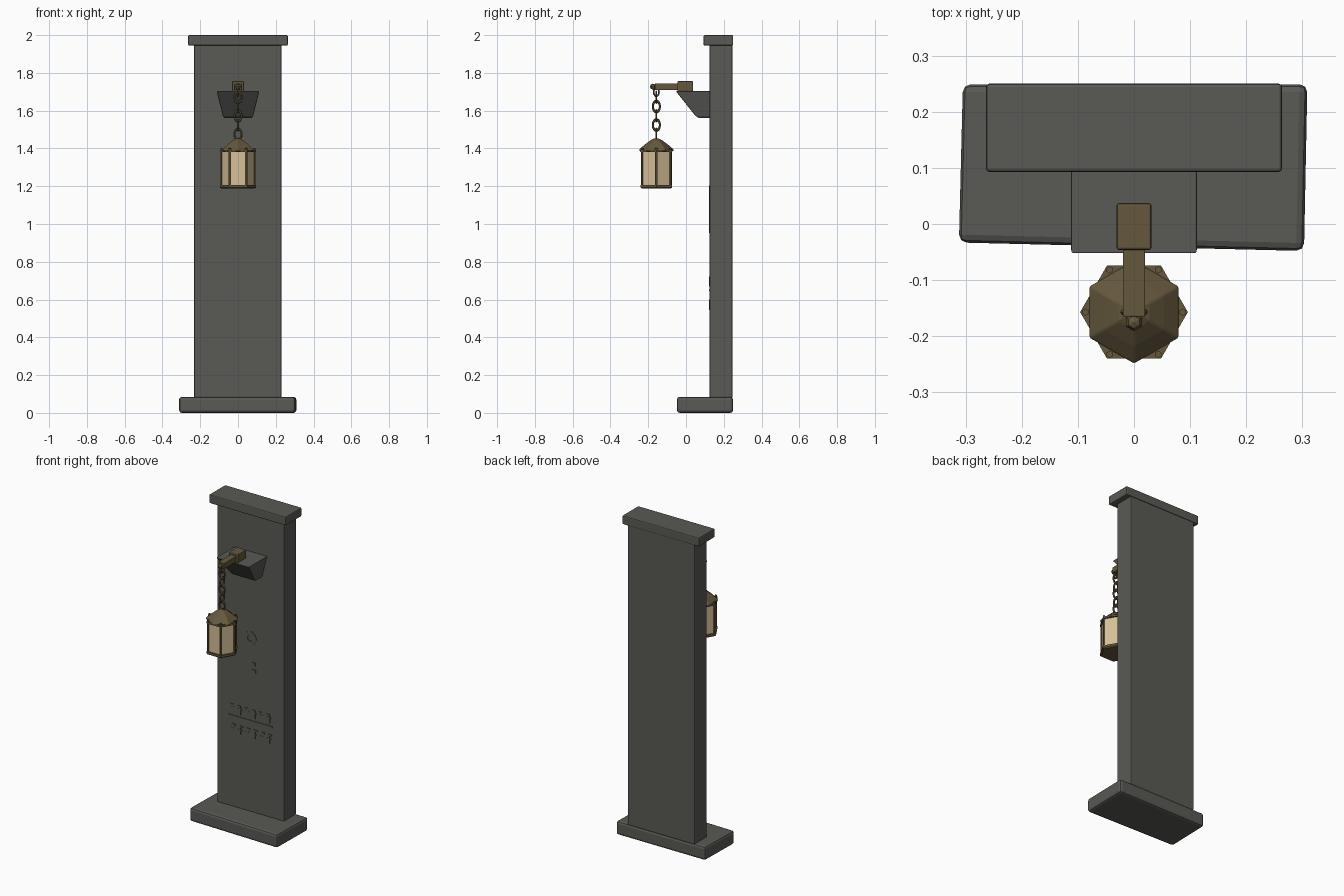
import bpy, bmesh
from math import pi, sin, cos, radians

cube = bpy.data.objects.get("Cube")
if cube:
    bpy.data.objects.remove(cube, do_unlink=True)


def material(name, rgb):
    m = bpy.data.materials.new(name)
    m.use_nodes = True
    m.diffuse_color = (*rgb, 1)
    m.node_tree.nodes["Principled BSDF"].inputs["Base Color"].default_value = (*rgb, 1)
    return m


STONE = material("dark grey stone", (0.10, 0.102, 0.09))
BRONZE = material("aged bronze", (0.13, 0.098, 0.047))
GLASS = material("warm lantern glass", (0.68, 0.53, 0.32))


def finish(obj, name, mat, bevel=0, smooth=False):
    obj.name = name
    obj.data.materials.append(mat)
    if bevel:
        mod = obj.modifiers.new("soft_edges", "BEVEL")
        mod.width = bevel
        mod.segments = 2
    if smooth:
        bpy.ops.object.select_all(action="DESELECT")
        obj.select_set(True)
        bpy.context.view_layer.objects.active = obj
        bpy.ops.object.shade_smooth_by_angle(angle=radians(40))
    return obj


def loft(name, rings, mat, bevel=0):
    """Closed solid through rings of points, listed from bottom to top."""
    bm = bmesh.new()
    loops = [[bm.verts.new(p) for p in ring] for ring in rings]
    n = len(loops[0])
    for low, high in zip(loops, loops[1:]):
        for i in range(n):
            j = (i + 1) % n
            bm.faces.new((low[i], low[j], high[j], high[i]))
    bm.faces.new(loops[0][::-1])
    bm.faces.new(loops[-1])
    bmesh.ops.recalc_face_normals(bm, faces=bm.faces)
    me = bpy.data.meshes.new(name)
    bm.to_mesh(me)
    bm.free()
    obj = bpy.data.objects.new(name, me)
    bpy.context.collection.objects.link(obj)
    return finish(obj, name, mat, bevel)


def rect(x0, x1, y0, y1, z):
    return [(x0, y0, z), (x1, y0, z), (x1, y1, z), (x0, y1, z)]


def box(name, x, y, z, mat, bevel=0):
    return loft(name, [rect(*x, *y, z[0]), rect(*x, *y, z[1])], mat, bevel)


def hexagon(r, z, turn=0):
    return [(r * cos(turn + i * pi / 3), LANTERN_Y + r * sin(turn + i * pi / 3), z)
            for i in range(6)]


# Stone pillar: skewed foot, slab and cap
foot = [(-0.312, -0.033), (0.303, -0.048), (0.309, 0.249), (-0.305, 0.249)]
loft("foot", [[(x, y, z) for x, y in foot] for z in (0, 0.085)], STONE, 0.014)
box("slab", (-0.232, 0.23), (0.124, 0.246), (0.08, 1.955), STONE, 0.006)
box("cap", (-0.264, 0.264), (0.093, 0.25), (1.945, 2.0), STONE, 0.006)

# Tapered stone bracket
loft("bracket", [rect(-0.072, 0.072, 0.07, 0.13, 1.56),
                 rect(-0.08, 0.08, 0.05, 0.13, 1.572),
                 rect(-0.113, 0.113, -0.054, 0.13, 1.703)], STONE, 0.004)

# Bronze arm
LANTERN_Y = -0.157
box("arm_block", (-0.031, 0.031), (-0.046, 0.037), (1.703, 1.756), BRONZE, 0.004)
box("arm_bar", (-0.02, 0.02), (-0.165, -0.04), (1.709, 1.744), BRONZE, 0.002)
bpy.ops.mesh.primitive_uv_sphere_add(segments=6, ring_count=4, radius=0.016,
                                     location=(0, -0.175, 1.727))
finish(bpy.context.object, "arm_knob", BRONZE)

# Chain of crossed links
for i in range(6):
    size = 0.75 if i == 0 else 1
    z = 1.699 if i == 0 else 1.72 - i * 0.049
    bpy.ops.mesh.primitive_torus_add(
        major_segments=14, minor_segments=6, major_radius=0.019, minor_radius=0.0055,
        location=(0, LANTERN_Y, z), rotation=(pi / 2, 0, 0 if i % 2 else pi / 2))
    link = bpy.context.object
    link.scale = (size, 1.5 * size, 1)
    finish(link, f"chain_link_{i + 1}", BRONZE, smooth=True)

# Lantern: base, glass, top plate, corner posts and six-sided roof
loft("lantern_base", [hexagon(0.088, 1.187), hexagon(0.096, 1.193),
                      hexagon(0.096, 1.206)], BRONZE)
loft("lantern_glass", [hexagon(0.086, 1.2), hexagon(0.086, 1.385)], GLASS)
loft("lantern_top_plate", [hexagon(0.096, 1.381), hexagon(0.096, 1.392)], BRONZE)
for i in range(6):
    a = i * pi / 3
    bpy.ops.mesh.primitive_cylinder_add(
        vertices=6, radius=0.0065, depth=0.212, rotation=(0, 0, a),
        location=(0.087 * cos(a), LANTERN_Y + 0.087 * sin(a), 1.296))
    finish(bpy.context.object, f"lantern_post_{i + 1}", BRONZE)
loft("lantern_roof", [hexagon(r, z, pi / 6) for r, z in
                      ((0.09, 1.385), (0.092, 1.395), (0.062, 1.421),
                       (0.032, 1.443), (0.014, 1.452))], BRONZE, 0.003)

# Shallow key relief on the slab
FACE = (0.1205, 0.126)


def relief(name, x0, x1, z0, z1):
    box(name, (x0, x1), FACE, (z0, z1), STONE)


bm = bmesh.new()
steps = 20
rims = [[bm.verts.new((r * cos(2 * pi * i / steps), y, 1.165 + r * sin(2 * pi * i / steps)))
         for i in range(steps)]
        for r, y in ((0.04, FACE[1]), (0.04, FACE[0]), (0.02, FACE[0]), (0.02, FACE[1]))]
for k in range(4):
    a, b = rims[k], rims[(k + 1) % 4]
    for i in range(steps):
        j = (i + 1) % steps
        bm.faces.new((a[i], a[j], b[j], b[i]))
bmesh.ops.recalc_face_normals(bm, faces=bm.faces)
ring_mesh = bpy.data.meshes.new("key_ring")
bm.to_mesh(ring_mesh)
bm.free()
ring = bpy.data.objects.new("key_ring", ring_mesh)
bpy.context.collection.objects.link(ring)
finish(ring, "key_ring", STONE)
relief("key_shaft", -0.01, 0.011, 0.953, 1.128)
relief("key_tooth_upper", 0.011, 0.033, 0.995, 1.017)
relief("key_tooth_lower", 0.011, 0.036, 0.953, 0.973)

# Two rows of hooked ornament with a dividing line
relief("divider", -0.15, 0.15, 0.645, 0.653)
for row, (z, side) in enumerate(((0.668, -1), (0.545, 1))):
    for i in range(6):
        x = -0.122 + i * 0.05
        name = f"ornament_{row + 1}_{i + 1}"
        relief(name + "_stem", x - 0.005, x + 0.005, z, z + 0.055)
        tip = x + side * 0.018
        relief(name + "_hook", min(x, tip), max(x, tip), z + 0.045, z + 0.055)
        cross = z + (0.022 if row else 0.03)
        relief(name + "_bar", x - 0.012, x + 0.012, cross, cross + 0.008)
